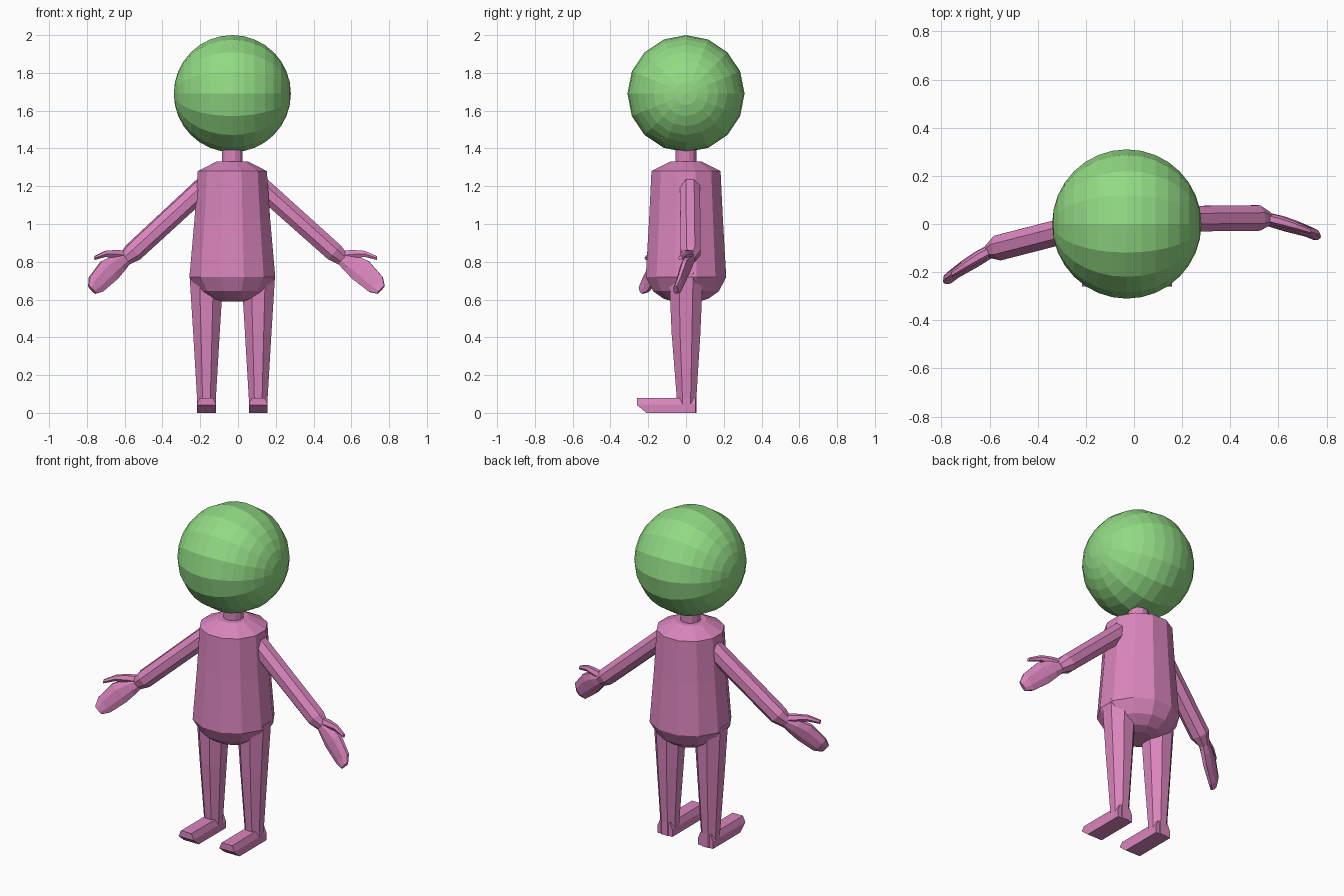
import bpy, bmesh
from math import cos, sin, pi, radians
from mathutils import Matrix, Vector

if "Cube" in bpy.data.objects:
    bpy.data.objects.remove(bpy.data.objects["Cube"])

MID = -0.03  # x of the body's centre line


def material(name, rgb):
    m = bpy.data.materials.new(name)
    m.use_nodes = True
    m.diffuse_color = (*rgb, 1)
    m.node_tree.nodes["Principled BSDF"].inputs["Base Color"].default_value = (*rgb, 1)
    return m


pink = material("pink skin", (0.70, 0.235, 0.51))
green = material("green head", (0.285, 0.70, 0.23))


def finish(name, bm, mat):
    bmesh.ops.recalc_face_normals(bm, faces=bm.faces)
    mesh = bpy.data.meshes.new(name)
    bm.to_mesh(mesh)
    bm.free()
    mesh.materials.append(mat)
    obj = bpy.data.objects.new(name, mesh)
    bpy.context.collection.objects.link(obj)


def ring(centre, u, v, ru, rv, sides=8):
    """Polygon ring whose flats lie at ru along u and rv along v."""
    c, u, v = Vector(centre), Vector(u), Vector(v)
    k = 1 / cos(pi / sides)
    angles = [(i + 0.5) * 2 * pi / sides for i in range(sides)]
    return [c + u * (ru * k * cos(a)) + v * (rv * k * sin(a)) for a in angles]


def loft(name, rings, mat, place=Matrix()):
    """Skin a list of rings and cap both ends."""
    bm = bmesh.new()
    loops = [[bm.verts.new(place @ p) for p in r] for r in rings]
    n = len(loops[0])
    for a, b in zip(loops, loops[1:]):
        for i in range(n):
            j = (i + 1) % n
            bm.faces.new((a[i], a[j], b[j], b[i]))
    bm.faces.new(loops[0])
    bm.faces.new(loops[-1])
    finish(name, bm, mat)


X, Y, Z = (1, 0, 0), (0, 1, 0), (0, 0, 1)

# Head: faceted ball with its poles pointing sideways
bm = bmesh.new()
bmesh.ops.create_uvsphere(
    bm, u_segments=16, v_segments=16, radius=0.31,
    matrix=Matrix.Translation((MID, 0, 1.69)) @ Matrix.Rotation(pi / 2, 4, 'Y'))
finish("head", bm, green)

# Torso and neck: z, half width, half depth
torso = [(0.59, 0.07, 0.07), (0.605, 0.125, 0.12), (0.645, 0.18, 0.175),
         (0.72, 0.227, 0.213), (1.03, 0.20, 0.195), (1.28, 0.183, 0.183),
         (1.33, 0.085, 0.085)]
loft("torso", [ring((MID, 0, z), X, Y, a, b, 12) for z, a, b in torso], pink)
loft("neck", [ring((MID, 0, z), X, Y, 0.055, 0.055, 12) for z in (1.32, 1.42)], pink)

# Legs: z, half width, y centre, half depth
leg = [(0.0, 0.05, 0.003, 0.052), (0.08, 0.05, 0.003, 0.052),
       (0.42, 0.07, 0, 0.076), (0.74, 0.09, 0, 0.09)]
# Foot cross-section: x, z
sole = [(-0.05, 0), (0.05, 0), (0.05, 0.045), (0.035, 0.08), (-0.035, 0.08), (-0.05, 0.045)]


def foot_ring(y, floor):
    return [Vector((x, y, max(z, floor))) for x, z in sole]


# Arm along a sloping axis: centre, half width, half thickness
ACROSS = Vector((0.67, 0, 0.74))
arm = [((0.04, 0.02, 1.27), 0.053, 0.053), ((0.51, 0.025, 0.85), 0.05, 0.053),
       ((0.56, 0.022, 0.81), 0.035, 0.025)]
palm = [((0.55, 0.022, 0.82), 0.035, 0.025), ((0.60, 0.008, 0.79), 0.052, 0.026),
        ((0.65, -0.008, 0.755), 0.064, 0.024), ((0.73, -0.035, 0.68), 0.053, 0.018),
        ((0.757, -0.055, 0.652), 0.028, 0.012)]
thumb = [((0.56, 0.022, 0.835), 0.025, 0.02), ((0.61, 0.01, 0.84), 0.022, 0.02),
         ((0.67, -0.008, 0.842), 0.016, 0.016), ((0.735, -0.03, 0.82), 0.01, 0.01)]

for side, s in (("left", 1), ("right", -1)):
    hip = Matrix.Translation((MID + s * 0.137, 0, 0))
    loft(side + "_leg", [ring((0, y, z), X, Y, a, b) for z, a, y, b in leg], pink, hip)
    loft(side + "_foot", [foot_ring(0.05, 0), foot_ring(-0.21, 0), foot_ring(-0.26, 0.042)],
         pink, hip)

    # The right arm is the mirrored left arm swung forward at the shoulder
    place = Matrix()
    if s < 0:
        mirror = Matrix.Translation((2 * MID, 0, 0)) @ Matrix.Scale(-1, 4, X)
        pivot = Matrix.Translation((-0.10, 0.02, 0))
        place = pivot @ Matrix.Rotation(radians(15), 4, 'Z') @ pivot.inverted() @ mirror
    loft(side + "_arm", [ring(c, ACROSS, Y, a, b) for c, a, b in arm], pink, place)
    loft(side + "_palm", [ring(c, ACROSS, (0.25, 0.95, -0.2), a, b) for c, a, b in palm],
         pink, place)
    loft(side + "_thumb", [ring(c, Z, Y, a, b, 6) for c, a, b in thumb], pink, place)
